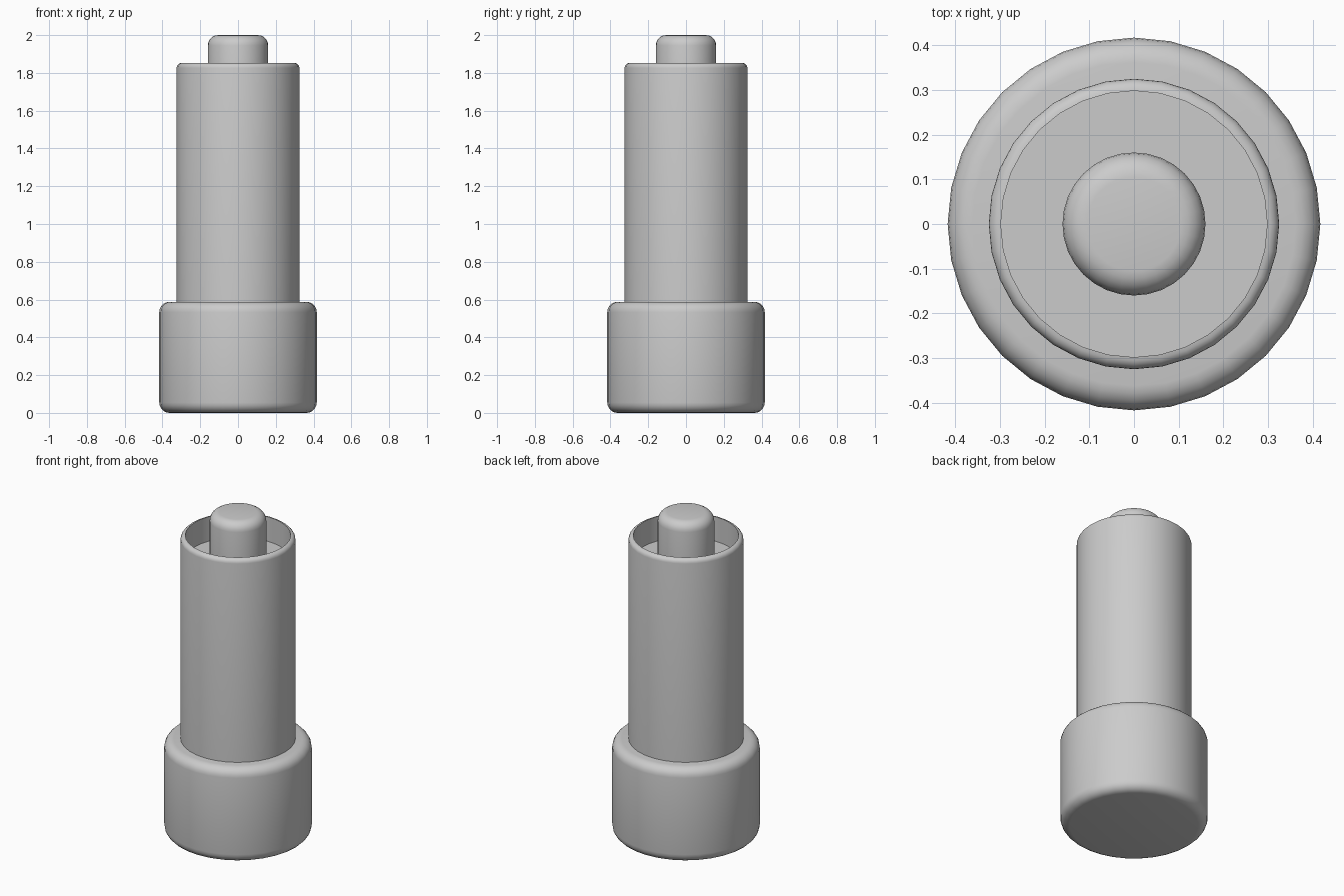
import bpy, bmesh, math

if "Cube" in bpy.data.objects:
    bpy.data.objects.remove(bpy.data.objects["Cube"])

SIDES = 32

grey = bpy.data.materials.new("plain grey")
grey.diffuse_color = (0.6, 0.6, 0.6, 1)
grey.use_nodes = True
grey.node_tree.nodes["Principled BSDF"].inputs["Base Color"].default_value = grey.diffuse_color


def corner(r, z, rad, start, steps=5):
    """Quarter-round profile points around centre (r, z), turning counter-clockwise."""
    return [(r + rad * math.cos(start + math.pi / 2 * i / steps),
             z + rad * math.sin(start + math.pi / 2 * i / steps))
            for i in range(steps + 1)]


def lathe(name, profile):
    """Spin an (r, z) profile that runs from bottom to top into a capped solid."""
    bm = bmesh.new()
    rings = []
    for r, z in profile:
        rings.append([bm.verts.new((r * math.cos(2 * math.pi * k / SIDES),
                                    r * math.sin(2 * math.pi * k / SIDES), z))
                      for k in range(SIDES)])
    for a, b in zip(rings, rings[1:]):
        for k in range(SIDES):
            n = (k + 1) % SIDES
            bm.faces.new((a[k], a[n], b[n], b[k]))
    bm.faces.new(rings[0][::-1])
    bm.faces.new(rings[-1])
    mesh = bpy.data.meshes.new(name)
    bm.to_mesh(mesh)
    bm.free()
    mesh.materials.append(grey)
    obj = bpy.data.objects.new(name, mesh)
    bpy.context.collection.objects.link(obj)
    bpy.ops.object.select_all(action='DESELECT')
    obj.select_set(True)
    bpy.context.view_layer.objects.active = obj
    bpy.ops.object.shade_smooth_by_angle(angle=math.radians(35))
    return obj


# Wide base with rounded bottom and top edges
lathe("base", corner(0.362, 0.055, 0.055, -math.pi / 2)
      + corner(0.362, 0.533, 0.055, 0))

# Tall sleeve with a rounded rim and a recessed floor inside it
lathe("sleeve", [(0.325, 0.55)]
      + corner(0.298, 1.826, 0.027, 0)
      + [(0.298, 1.70)])

# Round button standing on the recessed floor
lathe("button", [(0.16, 1.69)] + corner(0.105, 1.945, 0.055, 0))
